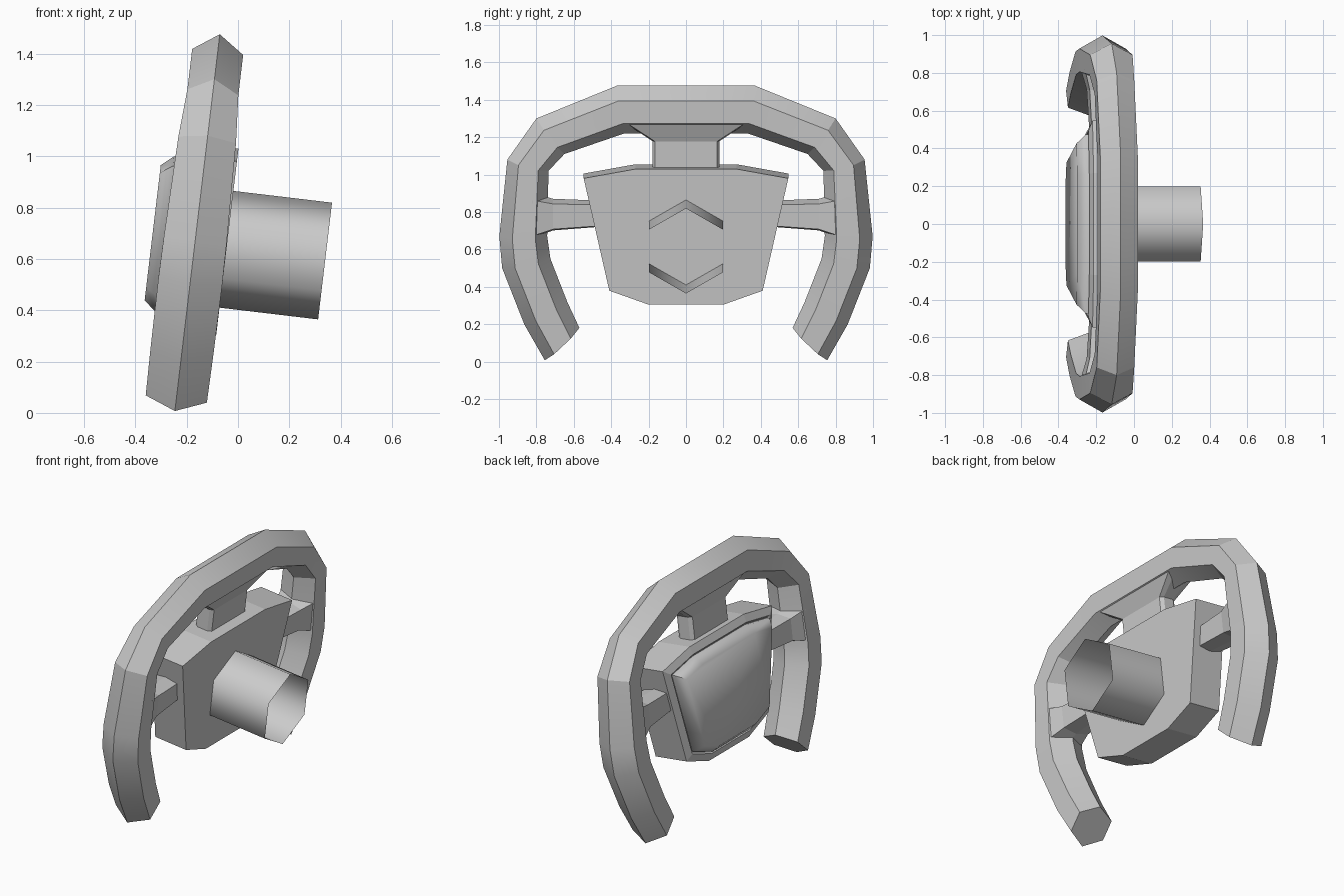
import bpy, bmesh, math
from mathutils import Vector, Matrix

if "Cube" in bpy.data.objects:
    bpy.data.objects.remove(bpy.data.objects["Cube"])

# The whole wheel leans about the y axis; parts are built upright in this frame:
# local x = along the column, y = width, z = up the wheel face
TILT = Matrix.Translation((-0.045, 0, 0.6375)) @ Matrix.Rotation(math.radians(6.8), 4, 'Y')


def loft(name, rings, caps=True, smooth=None):
    bm = bmesh.new()
    vs = [[bm.verts.new(p) for p in r] for r in rings]
    n = len(rings[0])
    for a, b in zip(vs, vs[1:]):
        for i in range(n):
            j = (i + 1) % n
            bm.faces.new((a[i], a[j], b[j], b[i]))
    if caps:
        bm.faces.new(vs[0])
        bm.faces.new(vs[-1])
    bmesh.ops.recalc_face_normals(bm, faces=bm.faces[:])
    me = bpy.data.meshes.new(name)
    bm.to_mesh(me)
    bm.free()
    ob = bpy.data.objects.new(name, me)
    bpy.context.collection.objects.link(ob)
    ob.matrix_world = TILT
    if smooth:
        bpy.ops.object.select_all(action='DESELECT')
        ob.select_set(True)
        bpy.context.view_layer.objects.active = ob
        bpy.ops.object.shade_smooth_by_angle(angle=math.radians(smooth))
    return ob


def inset(poly, d):
    # mitred inward offset of a clockwise outline
    out = []
    for i, p in enumerate(poly):
        a, b = Vector(poly[i - 1]), Vector(poly[(i + 1) % len(poly)])
        p = Vector(p)
        e, f = (p - a).normalized(), (b - p).normalized()
        n, m = Vector((e.y, -e.x)), Vector((f.y, -f.x))
        out.append(p + (n + m) * d / (1 + n.dot(m)))
    return out


# Rim: hexagonal section swept between an outer and an inner ridge line
# (outer y, outer z, inner y, inner z, half thickness)
half = [(0.37, 1.475, 0.33, 1.22, 0.10), (0.80, 1.30, 0.65, 1.11, 0.10),
        (0.955, 1.08, 0.735, 1.02, 0.113), (0.998, 0.67, 0.742, 0.67, 0.123),
        (0.983, 0.50, 0.725, 0.55, 0.125), (0.865, 0.20, 0.635, 0.32, 0.123),
        (0.755, 0.007, 0.57, 0.18, 0.12)]
MID = -0.125
section = [(0, 0), (0.27, 1), (0.75, 1), (1, 0), (0.75, -1), (0.27, -1)]


def rim_ring(s, oy, oz, iy, iz, t):
    return [(MID + k * t, s * (oy + (iy - oy) * f), (oz + (iz - oz) * f - 0.652) / 0.993)
            for f, k in section]


loft("rim", [rim_ring(-1, *h) for h in reversed(half)] + [rim_ring(1, *h) for h in half], smooth=25)

# Hub body with a chamfered front border
right = [(0.27, 0.395), (0.547, 0.345), (0.41, -0.26), (0.20, -0.335)]
outline = right + [(-y, z) for y, z in reversed(right)]


def hub_ring(d, x):
    return [(x, p[0], p[1]) for p in inset(outline, d)]


loft("hub", [hub_ring(0, 0), hub_ring(0, -0.217), hub_ring(0.045, -0.235),
             hub_ring(0.055, -0.225)])

# Softly domed centre pad
loft("centre_pad", [hub_ring(0.06, -0.21), hub_ring(0.06, -0.246), hub_ring(0.10, -0.293)],
     smooth=60)

# Open six-sided column
hexagon = [(0.229 * math.sin(i * math.pi / 3), 0.229 * math.cos(i * math.pi / 3)) for i in range(6)]
loft("column", [[(x, y, z) for y, z in hexagon] for x in (-0.01, 0.387)], caps=False, smooth=65)


# Side spokes: hexagonal bars flaring into the rim
def spoke_ring(y, top, bottom, t):
    c, h = (top + bottom) / 2, (top - bottom) / 2
    return [(MID + k * t, y, c + f * h)
            for f, k in [(1, 0), (0.8, 1), (-0.8, 1), (-1, 0), (-0.8, -1), (0.8, -1)]]


for s, side in ((1, "right"), (-1, "left")):
    loft("spoke_" + side, [spoke_ring(s * 0.45, 0.21, 0.07, 0.075),
                           spoke_ring(s * 0.71, 0.22, 0.05, 0.09),
                           spoke_ring(s * 0.82, 0.25, 0.01, 0.118)])

# Upper spoke: trapezoid under the rim, then a chamfered neck into the hub
def neck_ring(z, w, t, c=0.015):
    return [(MID + x * t, y, z) for x, y in
            [(1, w - c), (0.6, w), (-0.6, w), (-1, w - c),
             (-1, c - w), (-0.6, -w), (0.6, -w), (1, c - w)]]


loft("upper_gusset", [neck_ring(0.645, 0.34, 0.098), neck_ring(0.535, 0.18, 0.055)])
loft("upper_neck", [neck_ring(0.56, 0.18, 0.055), neck_ring(0.37, 0.18, 0.055)])
